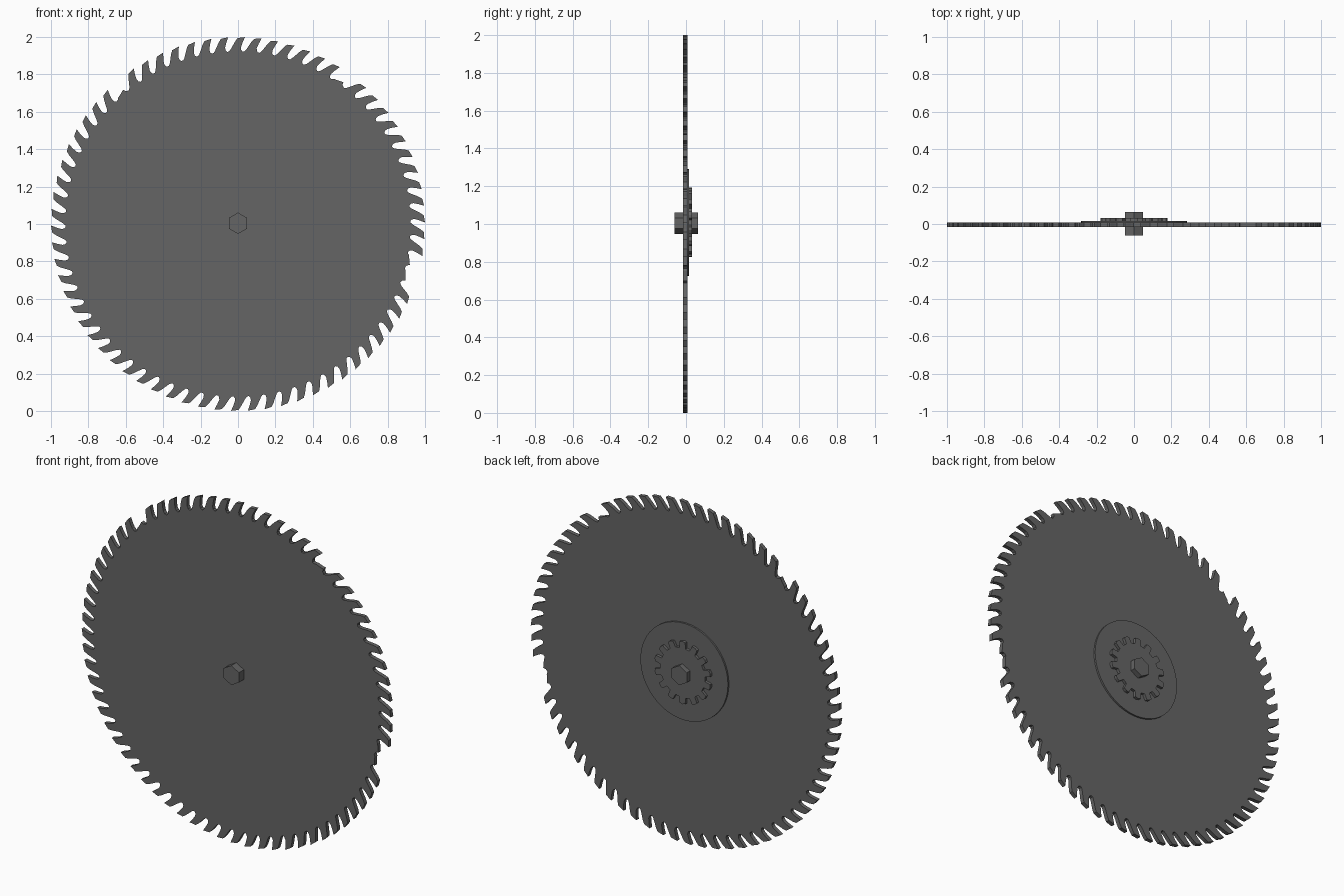
import bpy, bmesh, math

if "Cube" in bpy.data.objects:
    bpy.data.objects.remove(bpy.data.objects["Cube"])

steel = bpy.data.materials.new("dark steel grey")
steel.diffuse_color = (0.13, 0.13, 0.13, 1)
steel.use_nodes = True
steel.node_tree.nodes["Principled BSDF"].inputs["Base Color"].default_value = steel.diffuse_color


def polar(pts, zc):
    # (clockwise angle from top in degrees, radius) -> x, z
    return [(r * math.sin(math.radians(t)), zc + r * math.cos(math.radians(t)))
            for t, r in pts]


def plate(name, outline, y0, y1):
    bm = bmesh.new()
    front = bm.faces.new([bm.verts.new((x, y0, z)) for x, z in outline])
    res = bmesh.ops.extrude_face_region(bm, geom=[front], use_keep_orig=True)
    moved = [v for v in res["geom"] if isinstance(v, bmesh.types.BMVert)]
    bmesh.ops.translate(bm, verts=moved, vec=(0, y1 - y0, 0))
    bmesh.ops.recalc_face_normals(bm, faces=bm.faces)
    me = bpy.data.meshes.new(name)
    bm.to_mesh(me)
    bm.free()
    me.materials.append(steel)
    ob = bpy.data.objects.new(name, me)
    bpy.context.collection.objects.link(ob)
    return ob


# Saw blade: hooked teeth with rounded gullets, a few worn down
TEETH = 70
pitch = 360 / TEETH
tooth = [(0.00, 0.932), (0.12, 0.948), (0.30, 0.975), (0.46, 0.994),
         (0.90, 1.0), (0.76, 0.970), (0.67, 0.945), (0.69, 0.930),
         (0.78, 0.922), (0.90, 0.923)]
stub = [(0.0, 0.930), (0.3, 0.936), (0.6, 0.945), (0.66, 0.930), (0.85, 0.922)]
worn = {7, 20, 21, 62}
pts = []
for i in range(TEETH):
    for u, r in (stub if i in worn else tooth):
        pts.append(((i + u) * pitch - 2.5, r))
plate("saw_blade", polar(pts, 1.0), -0.016, 0.007)

# Backing flange
plate("flange", polar([(i * 360 / 48, 0.283) for i in range(48)], 1.008), 0.006, 0.017)

# Small cog on the flange
cog = []
N = 14
for i in range(N):
    for u, r in [(0.0, 0.145), (0.08, 0.180), (0.30, 0.184), (0.52, 0.180), (0.60, 0.145)]:
        cog.append(((i + u - 0.3) * 360 / N, r))
plate("cog", polar(cog, 1.008), 0.016, 0.033)

# Hexagonal axle through everything
plate("hex_axle", polar([(i * 60, 0.057) for i in range(6)], 1.004), -0.062, 0.063)
